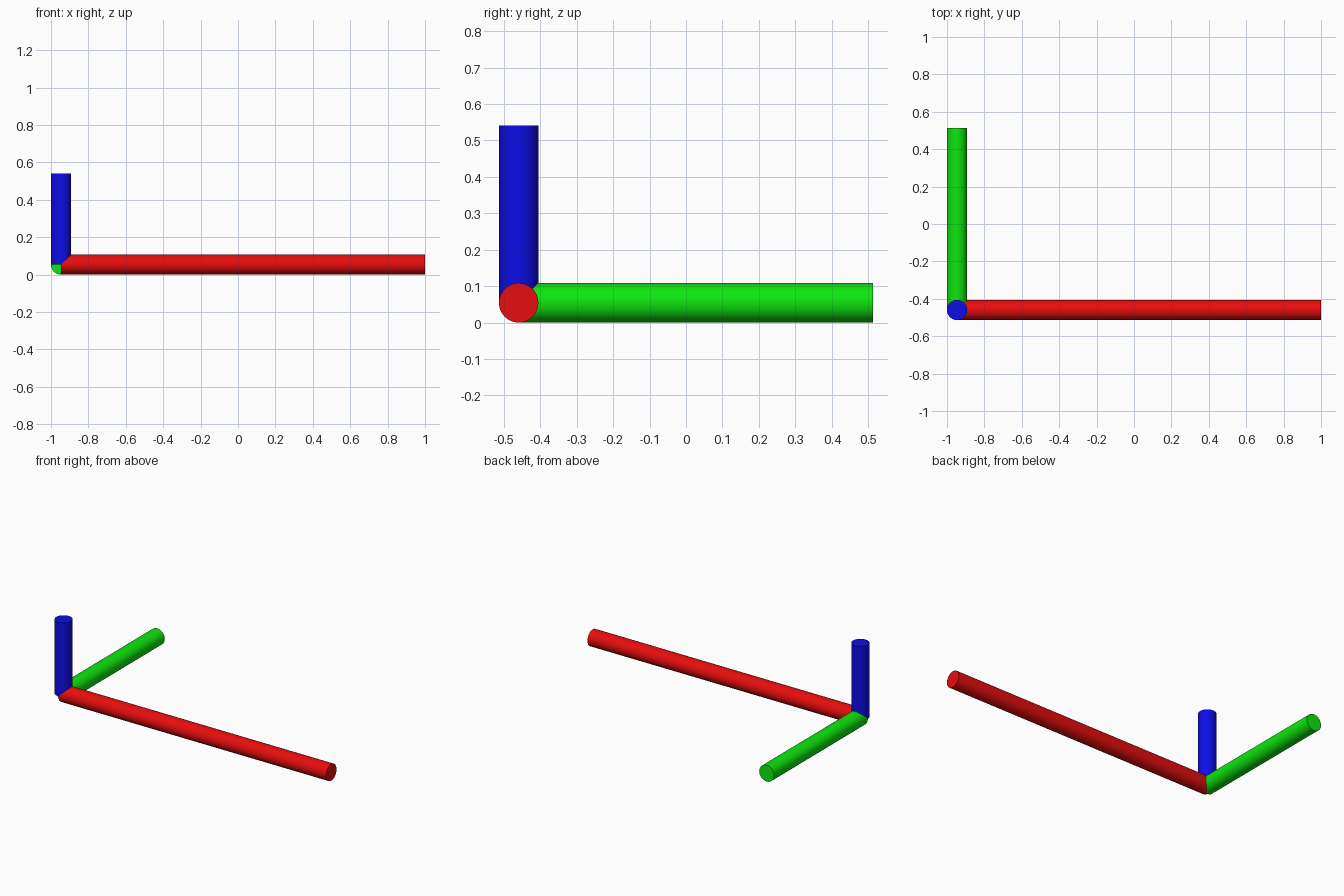
import bpy
from mathutils import Vector

if "Cube" in bpy.data.objects:
    bpy.data.objects.remove(bpy.data.objects["Cube"])

R = 2 / 37                                  # rod radius
LENGTH = 2 - R                              # longest rod
CORNER = Vector((-1 + R, -(LENGTH / 2 + R) / 2 + R, R))
HI, LO = 0.8, 0.004                         # strong and weak colour channels


def rod(name, axis, length, color):
    """Capped cylinder running from the shared corner along an axis."""
    axis = Vector(axis)
    bpy.ops.mesh.primitive_cylinder_add(
        vertices=64, radius=R, depth=length,
        location=CORNER + axis * length / 2,
        rotation=axis.to_track_quat('Z', 'Y').to_euler())
    ob = bpy.context.object
    ob.name = name
    bpy.ops.object.shade_smooth_by_angle()
    mat = bpy.data.materials.new(name + "_color")
    mat.diffuse_color = (*color, 1)
    mat.use_nodes = True
    mat.node_tree.nodes["Principled BSDF"].inputs["Base Color"].default_value = mat.diffuse_color
    ob.data.materials.append(mat)


# Three axis rods, each half the length of the previous one
rod("x_axis_rod", (1, 0, 0), LENGTH, (HI, LO, LO))
rod("y_axis_rod", (0, 1, 0), LENGTH / 2, (LO, HI, LO))
rod("z_axis_rod", (0, 0, 1), LENGTH / 4, (LO, LO, HI))
